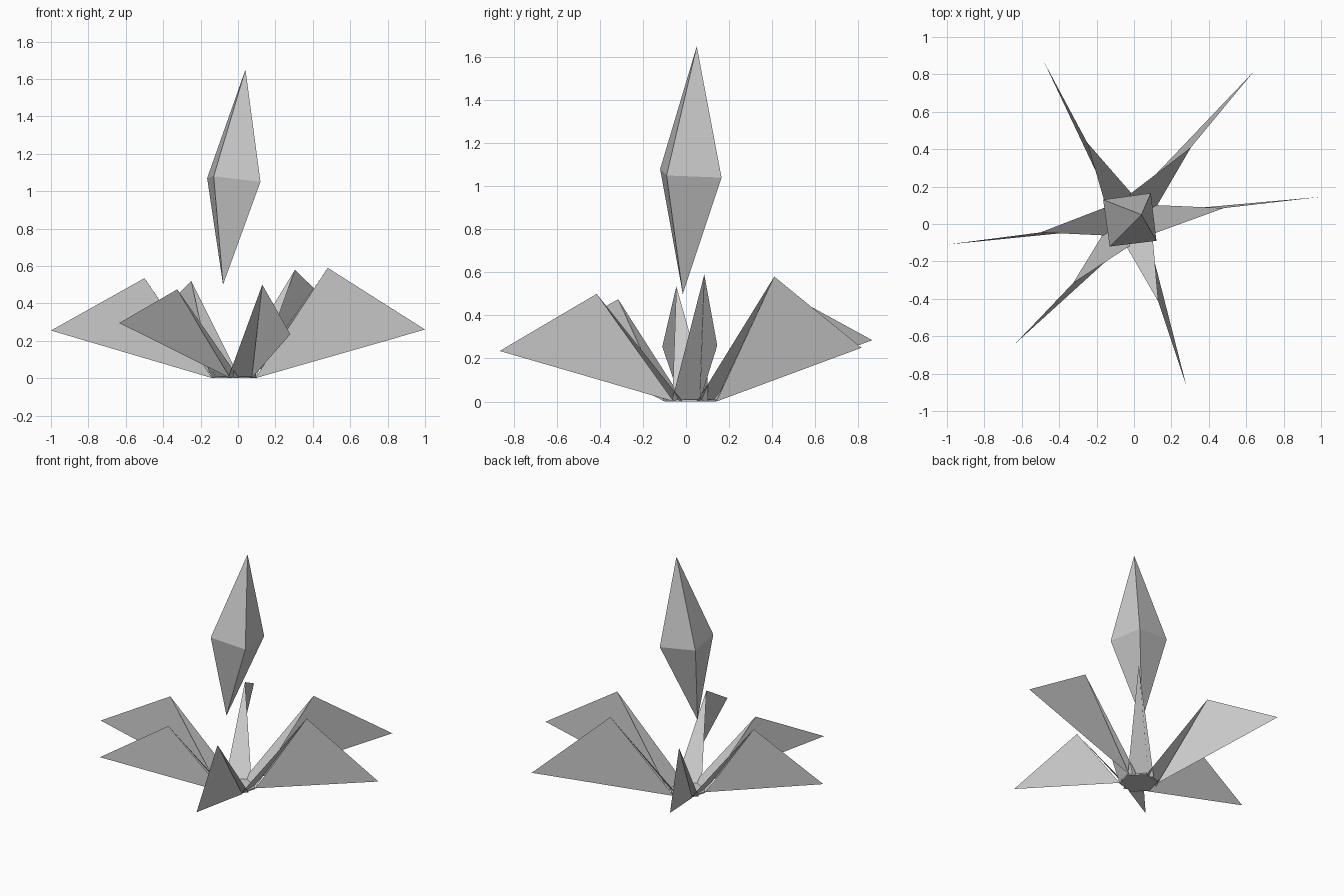
import bpy, bmesh
from math import cos, sin, radians

if "Cube" in bpy.data.objects:
    bpy.data.objects.remove(bpy.data.objects["Cube"], do_unlink=True)

grey = bpy.data.materials.new("pale_grey")
grey.use_nodes = True
colour = (0.6, 0.6, 0.6, 1)
grey.diffuse_color = colour
grey.node_tree.nodes["Principled BSDF"].inputs["Base Color"].default_value = colour


def finish(bm, name):
    """Turn a bmesh into a flat shaded grey object."""
    bmesh.ops.recalc_face_normals(bm, faces=bm.faces)
    mesh = bpy.data.meshes.new(name)
    bm.to_mesh(mesh)
    bm.free()
    mesh.materials.append(grey)
    bpy.context.collection.objects.link(bpy.data.objects.new(name, mesh))


def rim(bm, angle, z=0):
    """A point on the rim of the base, at an angle in degrees."""
    a = radians(angle)
    return bm.verts.new((0.122 * cos(a) - 0.022, 0.122 * sin(a) + 0.02, z))


# Floating crystal: a tilted, stretched octahedron
bm = bmesh.new()
top = bm.verts.new((0.04, 0.05, 1.65))
bottom = bm.verts.new((-0.08, -0.015, 0.5))
girdle = [bm.verts.new(p) for p in (
    (0.12, -0.09, 1.05), (0.09, 0.165, 1.04),
    (-0.165, 0.13, 1.07), (-0.13, -0.12, 1.08))]
for i in range(4):
    for point in (top, bottom):
        bm.faces.new((girdle[i - 1], girdle[i], point))
finish(bm, "floating_crystal")

# Base: a thin hexagonal plate
bm = bmesh.new()
low = [rim(bm, 60 * i - 45) for i in range(6)]
high = [rim(bm, 60 * i - 45, 0.01) for i in range(6)]
bm.faces.new(low)
bm.faces.new(high)
for i in range(6):
    bm.faces.new((low[i - 1], low[i], high[i], high[i - 1]))
finish(bm, "base_plate")

# Petals: an inner triangle rising from the base to the apex,
# with a thin blade folded outwards from it to the tip
petals = [
    ((0.48, 0.085, 0.59), (1.0, 0.145, 0.26)),
    ((0.305, 0.41, 0.58), (0.64, 0.815, 0.25)),
    ((-0.25, 0.435, 0.52), (-0.48, 0.865, 0.285)),
    ((-0.5, -0.045, 0.535), (-1.0, -0.11, 0.255)),
    ((-0.325, -0.315, 0.475), (-0.635, -0.64, 0.295)),
    ((0.13, -0.415, 0.5), (0.28, -0.865, 0.235)),
]
for i, ridge in enumerate(petals):
    bm = bmesh.new()
    apex, tip = (bm.verts.new(p) for p in ridge)
    start, keel, end = (rim(bm, 60 * i - 45 + turn) for turn in (0, 66, 88))
    bm.faces.new((start, end, apex))
    bm.faces.new((keel, tip, apex))
    finish(bm, f"petal_{i + 1}")
